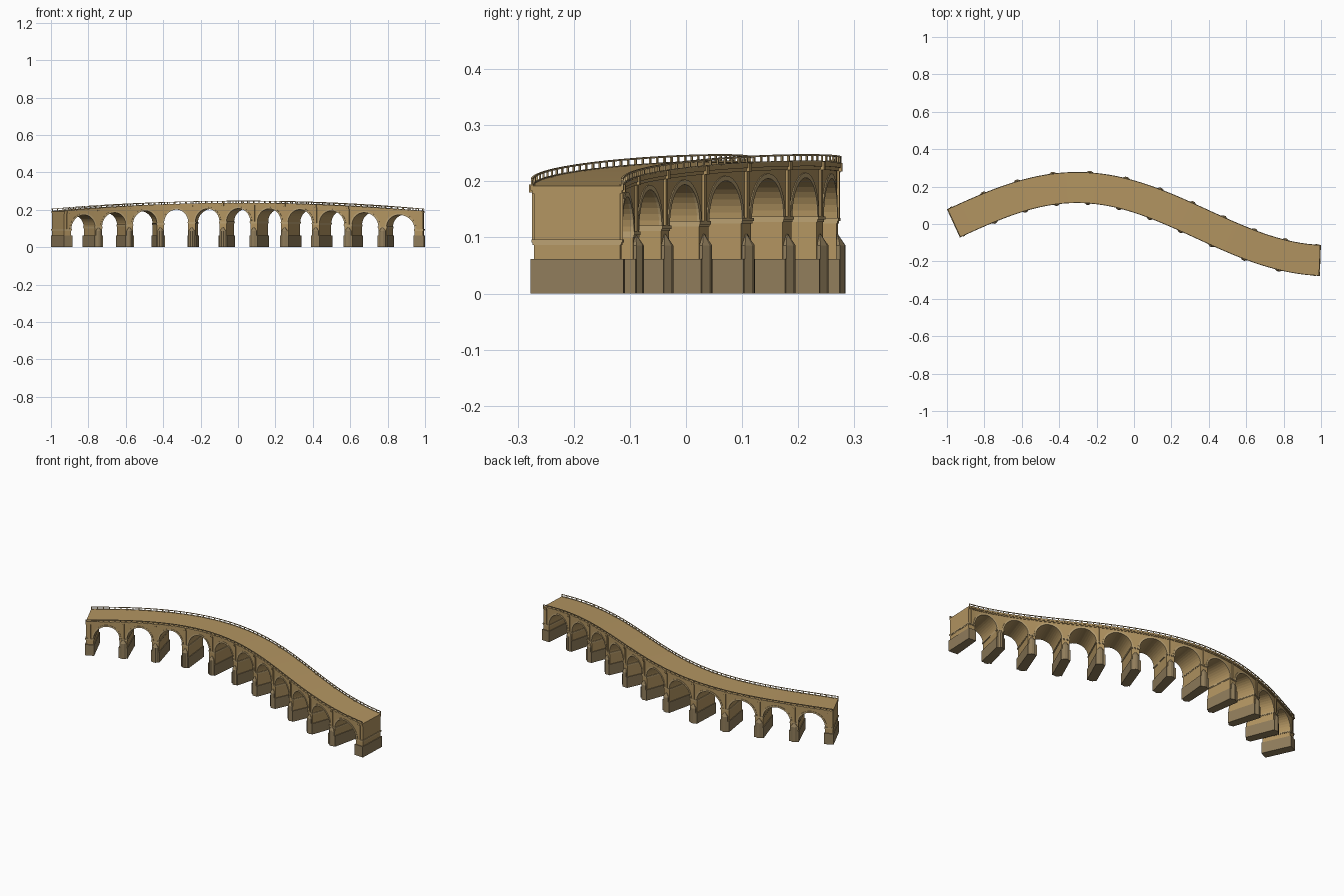
import bpy, bmesh, math
from math import sin, cos, pi, sqrt

if "Cube" in bpy.data.objects:
    bpy.data.objects.remove(bpy.data.objects["Cube"])

# ---------- colours ----------
def material(name, rgb):
    m = bpy.data.materials.new(name)
    m.diffuse_color = (*rgb, 1)
    m.use_nodes = True
    m.node_tree.nodes["Principled BSDF"].inputs["Base Color"].default_value = m.diffuse_color
    return m

STONE = material("sandstone", (0.45, 0.30, 0.12))
BASE = material("dark_base_stone", (0.28, 0.205, 0.105))
TRIM = material("pale_trim_stone", (0.50, 0.36, 0.17))

# ---------- S-shaped centreline, walked at equal steps of length ----------
X0, X1, DS, PAD = -0.962, 0.992, 0.0005, 0.05
K = pi / 1.335

def line_y(x):
    return 0.195 * cos(K * (x + 0.305))

def slope(x):
    return -0.195 * K * sin(K * (x + 0.305))

path = []
x = X0
for i in range(int(PAD / DS)):
    x -= DS / sqrt(1 + slope(x) ** 2)
LENGTH = 0
while x < 1.06:
    path.append(x)
    if X0 < x < X1:
        LENGTH += DS
    x += DS / sqrt(1 + slope(x) ** 2)

def place(s, n, z):
    """Distance along the bridge, offset to the left, height -> world."""
    f = (s + PAD) / DS
    i = int(f)
    px = path[i] + (path[i + 1] - path[i]) * (f - i)
    m = slope(px)
    d = sqrt(1 + m * m)
    return (px - n * m / d, line_y(px) + n / d, z)

def deck_z(s):
    u = 2 * s / LENGTH - 1
    return 0.192 + 0.043 * (1 - u * u)

def spring_z(s):
    return deck_z(s) - 0.099

# ---------- mesh helpers ----------
def loft(bm, rings):
    """Skin rings of (s, n, z) points and close both ends."""
    vs = [[bm.verts.new(place(*p)) for p in r] for r in rings]
    k = len(vs[0])
    for a, b in zip(vs, vs[1:]):
        for j in range(k):
            bm.faces.new((a[j], a[(j + 1) % k], b[(j + 1) % k], b[j]))
    bm.faces.new(vs[0])
    bm.faces.new(vs[-1])

def rect(s, n0, n1, z0, z1):
    return [(s, n0, z0), (s, n1, z0), (s, n1, z1), (s, n0, z1)]

def block(bm, s, half, n0, n1, z0, z1):
    loft(bm, [rect(s - half, n0, n1, z0, z1), rect(s + half, n0, n1, z0, z1)])

def band(bm, n0, n1, lo, hi, steps=110):
    """Long strip following the deck, lo and hi measured from the deck."""
    loft(bm, [rect(s, n0, n1, deck_z(s) + lo, deck_z(s) + hi)
              for s in (LENGTH * i / steps for i in range(steps + 1))])

def finish(bm, name, mat):
    bmesh.ops.recalc_face_normals(bm, faces=bm.faces)
    me = bpy.data.meshes.new(name)
    bm.to_mesh(me)
    bm.free()
    me.materials.append(mat)
    bpy.context.collection.objects.link(bpy.data.objects.new(name, me))

# ---------- layout ----------
BAYS, PIER, WALL, EDGE = 11, 0.021, 0.077, 0.083
PITCH = (LENGTH - 2 * PIER) / BAYS
RADIUS = PITCH / 2 - PIER
piers = [PIER + i * PITCH for i in range(BAYS + 1)]
SEG = 18

# arched wall: one loft whose underside follows every arch
stations = [(0, spring_z(0))]
for c in piers[:-1]:
    mid = c + PITCH / 2
    for k in range(SEG + 1):
        a = pi * k / SEG
        s = mid - RADIUS * cos(a)
        stations.append((s, spring_z(s) + RADIUS * sin(a)))
stations.append((LENGTH, spring_z(LENGTH)))
bm = bmesh.new()
loft(bm, [rect(s, -WALL, WALL, z, deck_z(s) - 0.006) for s, z in stations])
finish(bm, "arched_wall", STONE)

# deck slab and the stepped cornice below it
bm = bmesh.new()
band(bm, -EDGE, EDGE, -0.008, 0)
finish(bm, "deck", STONE)
bm = bmesh.new()
for side in (-1, 1):
    band(bm, side * (WALL - 0.002), side * (WALL + 0.003), -0.014, -0.008)
finish(bm, "cornice", STONE)

# raised rings around the arches
bm = bmesh.new()
for c in piers[:-1]:
    mid = c + PITCH / 2
    for side in (-1, 1):
        rings = []
        for k in range(SEG + 1):
            a = pi * k / SEG
            ring = []
            for r, n in ((0, 0.002), (0, -0.003), (0.009, -0.003), (0.009, 0.002)):
                s = mid - (RADIUS + r) * cos(a)
                z = spring_z(mid - RADIUS * cos(a)) + (RADIUS + r) * sin(a)
                ring.append((s, side * (WALL - 0.001 + n + 0.001), z))
            rings.append(ring)
        loft(bm, rings)
finish(bm, "arch_rings", TRIM)

# pier shafts
bm = bmesh.new()
for s in piers:
    block(bm, s, PIER, -WALL, WALL, 0.055, spring_z(s) + 0.002)
finish(bm, "pier_shafts", STONE)

# impost mouldings at the foot of the arches
bm = bmesh.new()
for s in piers:
    z = spring_z(s)
    block(bm, s, PIER + 0.003, -WALL - 0.004, WALL + 0.004, z - 0.004, z + 0.002)
    block(bm, s, PIER + 0.0015, -WALL - 0.002, WALL + 0.002, z - 0.008, z - 0.004)
finish(bm, "impost_mouldings", TRIM)

# pilaster strips over the piers, ending in a small block at the deck edge
bm = bmesh.new()
for s in piers:
    for side in (-1, 1):
        block(bm, s, 0.006, side * (WALL - 0.002), side * (WALL + 0.004),
              spring_z(s), deck_z(s) - 0.008)
        block(bm, s, 0.006, side * (EDGE - 0.008), side * (EDGE + 0.003),
              deck_z(s) - 0.014, deck_z(s) + 0.001)
finish(bm, "pilasters", STONE)

# wide plinths
bm = bmesh.new()
for s in piers:
    block(bm, s, PIER + 0.004, -EDGE, EDGE, 0, 0.062)
finish(bm, "pier_plinths", BASE)

# pointed cutwaters with sloping caps on the piers standing between arches
bm = bmesh.new()
for s in piers[1:-1]:
    for side in (-1, 1):
        inner, nose = side * (WALL - 0.004), side * (EDGE + 0.008)
        lower = [[(s - 0.018, inner, z), (s - 0.018, side * EDGE, z),
                  (s - 0.006, nose, z), (s + 0.006, nose, z),
                  (s + 0.018, side * EDGE, z), (s + 0.018, inner, z)]
                 for z in (0, 0.086)]
        top = [(s + d, inner if j in (0, 5) else side * (WALL + 0.001), 0.106)
               for j, d in enumerate((-0.003, -0.003, -0.001, 0.001, 0.003, 0.003))]
        loft(bm, lower + [top])
finish(bm, "cutwaters", BASE)

# railings: kerb, handrail and evenly spaced posts
bm = bmesh.new()
for side in (-1, 1):
    band(bm, side * 0.0785, side * 0.0825, 0.0105, 0.0135)
    band(bm, side * 0.0785, side * 0.0825, 0, 0.002)
finish(bm, "handrails", TRIM)
bm = bmesh.new()
count = BAYS * 6
for i in range(count + 1):
    s = 0.003 + (LENGTH - 0.006) * i / count
    for side in (-1, 1):
        block(bm, s, 0.0025, side * 0.079, side * 0.082, deck_z(s), deck_z(s) + 0.011)
finish(bm, "railing_posts", TRIM)
